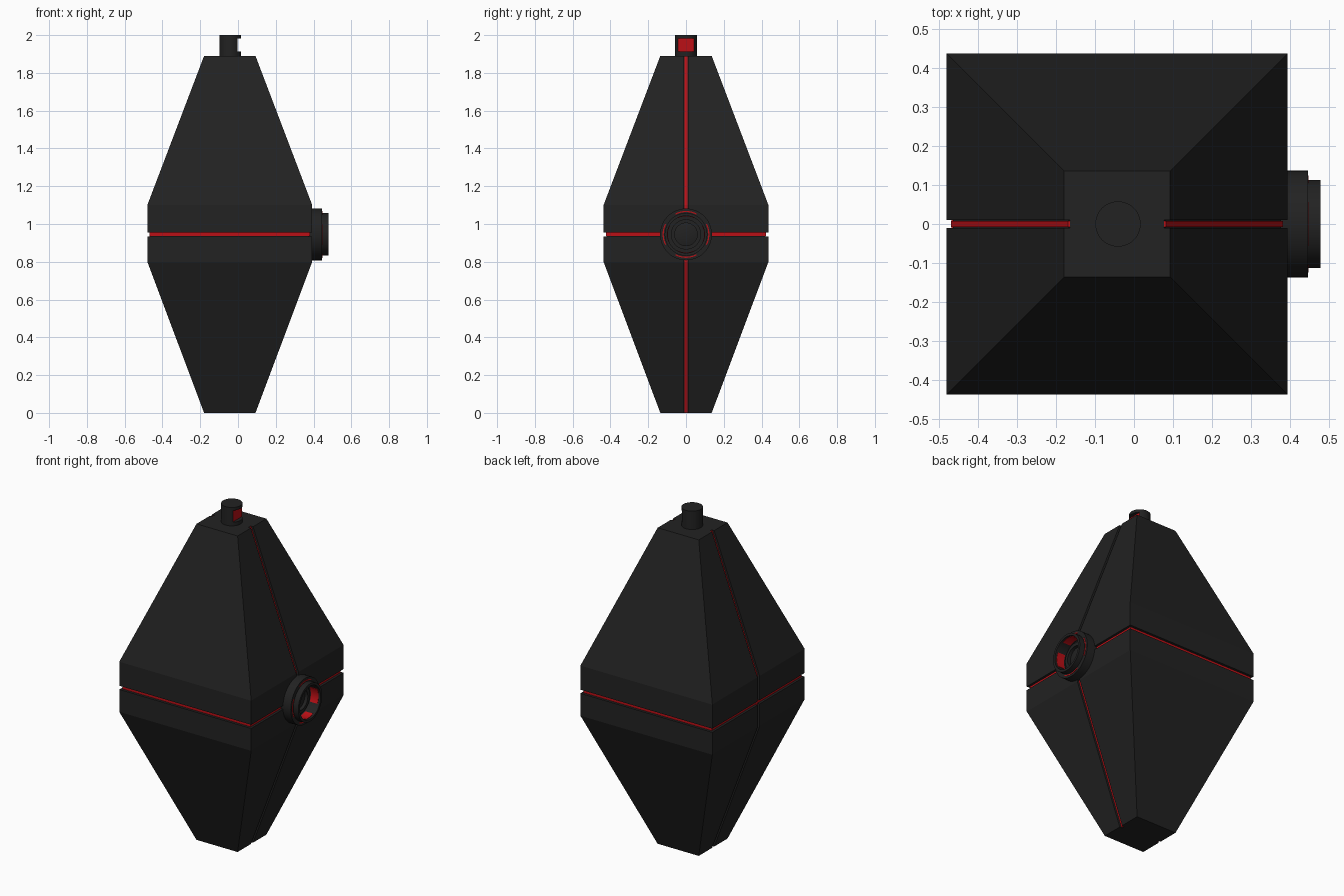
import bpy, bmesh
from math import sin, cos, pi, radians

if "Cube" in bpy.data.objects:
    bpy.data.objects.remove(bpy.data.objects["Cube"])

CX, MID = -0.0435, 0.945
HALF, TIP, TOP = 0.4365, 0.136, 1.89
PROFILE = [(TIP, 0), (HALF, 0.80), (HALF, 1.10), (TIP, TOP)]


def material(name, rgb):
    m = bpy.data.materials.new(name)
    m.diffuse_color = (*rgb, 1)
    m.use_nodes = True
    m.node_tree.nodes["Principled BSDF"].inputs["Base Color"].default_value = m.diffuse_color
    return m


BLACK = material("black", (0.016, 0.016, 0.016))
RED = material("red", (0.5, 0.005, 0.008))


def finish(name, bm, mat, smooth=False):
    bmesh.ops.recalc_face_normals(bm, faces=bm.faces)
    me = bpy.data.meshes.new(name)
    bm.to_mesh(me)
    bm.free()
    me.materials.append(mat)
    ob = bpy.data.objects.new(name, me)
    bpy.context.collection.objects.link(ob)
    if smooth:
        bpy.ops.object.select_all(action='DESELECT')
        ob.select_set(True)
        bpy.context.view_layer.objects.active = ob
        bpy.ops.object.shade_smooth_by_angle(angle=radians(30))
    return ob


def loft(name, rings, mat, caps=True, closed=False, smooth=False):
    """Skin a series of equal-length vertex rings."""
    bm = bmesh.new()
    vs = [[bm.verts.new(p) for p in r] for r in rings]
    n = len(rings[0])
    for k in range(len(vs) if closed else len(vs) - 1):
        a, b = vs[k], vs[(k + 1) % len(vs)]
        for i in range(n):
            j = (i + 1) % n
            bm.faces.new((a[i], a[j], b[j], b[i]))
    if caps and not closed:
        bm.faces.new(vs[0])
        bm.faces.new(vs[-1])
    return finish(name, bm, mat, smooth)


def square(h, z):
    return [(CX + sx * h, sy * h, z) for sx, sy in ((-1, -1), (1, -1), (1, 1), (-1, 1))]


def square_band(name, inner, outer, t, mat):
    rings = [square(h, MID + s * t) for h, s in
             ((inner, -1), (outer, -1), (outer, 1), (inner, 1))]
    return loft(name, rings, mat, closed=True)


def side_strip(name, side, inner, outer, t, ext, mat):
    """Strip following the side profile, between two offsets from the surface."""
    slope = (HALF - TIP) / 0.8
    path = [(TIP - slope * ext, -ext)] + PROFILE[1:3] + [(TIP - slope * ext, TOP + ext)]
    rings = [[(CX + side * (h + o), y, z) for o, y in
              ((inner, -t), (outer, -t), (outer, t), (inner, t))] for h, z in path]
    return loft(name, rings, mat)


def box(name, lo, hi, mat):
    return loft(name, [[(lo[0], lo[1], z), (hi[0], lo[1], z), (hi[0], hi[1], z),
                        (lo[0], hi[1], z)] for z in (lo[2], hi[2])], mat)


def lathe_x(name, prof, mat, a0=0, a1=2 * pi, segs=48, yc=0.0):
    """Turn a closed (x, radius) profile about the lens axis, fully or as an arc."""
    full = a1 - a0 > 6.28
    count = segs if full else segs + 1
    rings = [[(x, yc + r * cos(a), MID + r * sin(a)) for x, r in prof]
             for a in (a0 + (a1 - a0) * i / segs for i in range(count))]
    return loft(name, rings, mat, closed=full, smooth=True)


def cut(ob, cutter):
    m = ob.modifiers.new("cut", 'BOOLEAN')
    m.operation, m.solver, m.object = 'DIFFERENCE', 'EXACT', cutter
    cutter.hide_render = True
    cutter.hide_set(True)


# Tapered body with grooves and red strips on the groove floors
body = loft("body", [square(h, z) for h, z in PROFILE], BLACK)
cut(body, square_band("waist_groove_cutter", HALF - 0.016, HALF + 0.05, 0.011, BLACK))
square_band("waist_red_strip", HALF - 0.03, HALF - 0.012, 0.009, RED)
for side, label in ((1, "right"), (-1, "left")):
    cut(body, side_strip(label + "_groove_cutter", side, -0.016, 0.05, 0.010, 0.02, BLACK))
    side_strip(label + "_red_strip", side, -0.03, -0.011, 0.008, -0.002, RED)

# Top knob with red window
KX = -0.041
knob = loft("top_knob", [[(KX + 0.058 * cos(2 * pi * i / 48), 0.058 * sin(2 * pi * i / 48), z)
                          for i in range(48)] for z in (TOP - 0.01, 2.0)], BLACK, smooth=True)
cut(knob, box("knob_window_cutter", (-0.008, -0.043, 1.912), (0.08, 0.043, 1.982), BLACK))
box("knob_red_window", (-0.02, -0.042, 1.913), (-0.004, 0.042, 1.981), RED)

# Lens barrel, recessed rings and lens
lathe_x("lens_barrel", [(0.36, 0.098), (0.36, 0.137), (0.445, 0.137), (0.445, 0.113),
                        (0.478, 0.113), (0.478, 0.098)], BLACK)
lathe_x("lens_outer_ring", [(0.385, 0.078), (0.385, 0.099), (0.405, 0.099), (0.405, 0.078)], BLACK)
lathe_x("lens_inner_ring", [(0.385, 0.06), (0.385, 0.08), (0.42, 0.08), (0.42, 0.06)], BLACK)
loft("lens", [[(x, r * cos(2 * pi * i / 48), MID + r * sin(2 * pi * i / 48)) for i in range(48)]
              for x, r in ((0.385, 0.062), (0.400, 0.062), (0.406, 0.04), (0.408, 0.012))],
     BLACK, smooth=True)

# Four red arcs on the barrel step and inside the bore
for k in range(4):
    a, w = k * pi / 2, radians(27)
    for name, x0, x1, r0, r1 in (("step_arc", 0.44, 0.4465, 0.118, 0.124),
                                 ("bore_arc", 0.415, 0.465, 0.096, 0.099)):
        lathe_x(f"red_{name}_{k + 1}", [(x0, r0), (x0, r1), (x1, r1), (x1, r0)],
                RED, a - w, a + w, 12)
